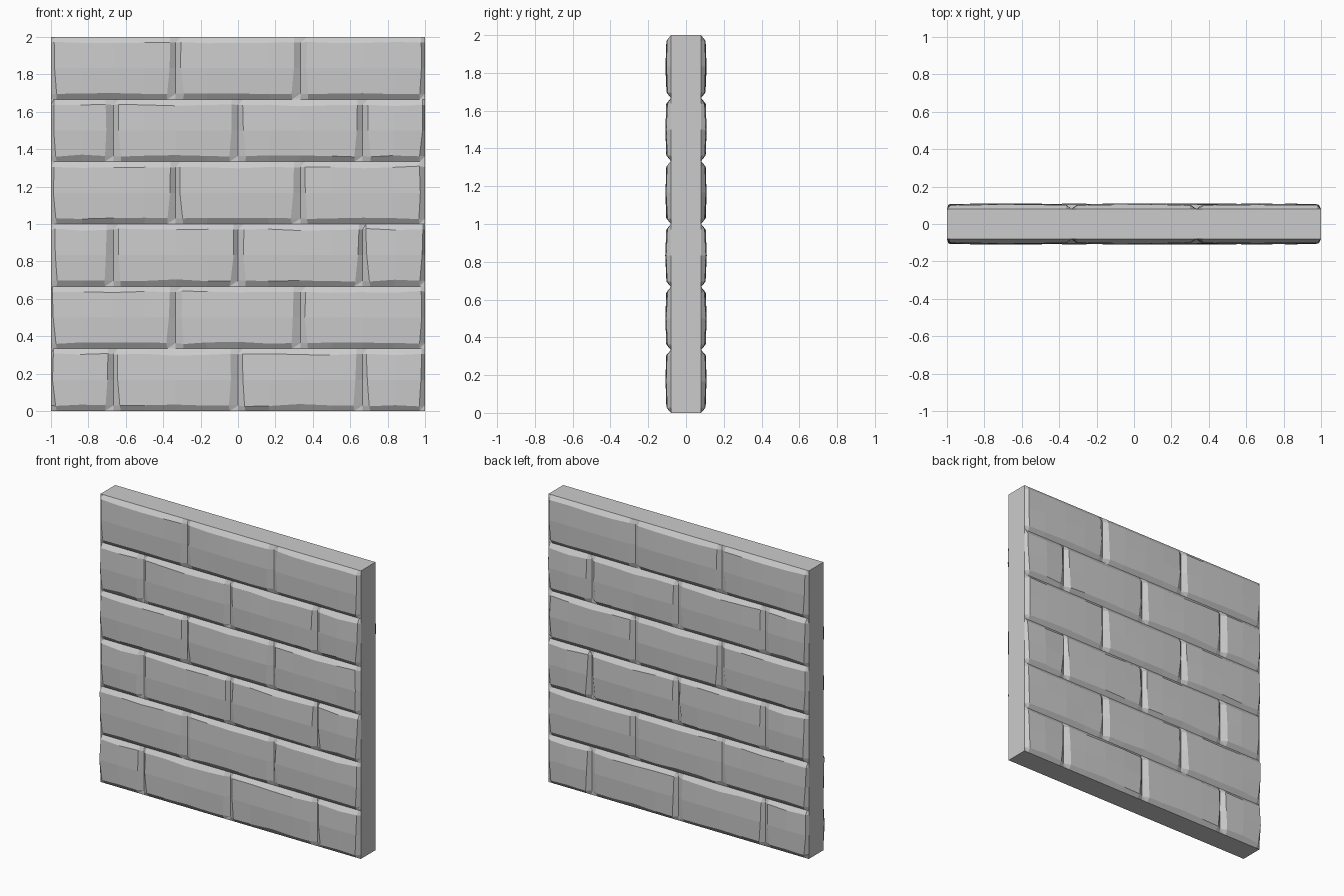
import bpy, bmesh, random

if "Cube" in bpy.data.objects:
    bpy.data.objects.remove(bpy.data.objects["Cube"])

random.seed(4)
ROW = 1 / 3       # course height
BASE = 0.08       # half thickness of the core slab
mesh_objects = bpy.context.collection.objects


def new_object(name, bm):
    mesh = bpy.data.meshes.new(name)
    bm.normal_update()
    bm.to_mesh(mesh)
    bm.free()
    obj = bpy.data.objects.new(name, mesh)
    mesh_objects.link(obj)
    return obj


def add_brick(bm, x0, x1, z0, z1, crisp=False):
    """Pillow-faced brick on the front: border on the slab, chipped bevel, crowned face."""
    w = x1 - x0
    side_l = 0.03 if x0 < -0.99 else 0.04
    side_r = 0.03 if x1 > 0.99 else 0.045
    fracs = (0.25, 0.5, 0.75) if w > 0.5 else (0.5,)
    xs = [x0, x0 + side_l] + [x0 + w * f for f in fracs] + [x1 - side_r, x1]
    zs = [z0, z0 + 0.03, (z0 + z1) / 2, z1 - 0.03, z1]
    nx, nz = len(xs) - 1, len(zs) - 1
    jit = 0.002 if crisp else 0.006
    grid = []
    for i, x in enumerate(xs):
        col = []
        for j, z in enumerate(zs):
            y = BASE
            if 0 < i < nx and 0 < j < nz:
                u = abs(2 * (x - x0) / w - 1)
                y = 0.0985 + 0.005 * (1 - u * u) + (0.005 if j == 2 else 0)
                y += random.uniform(-0.0015, 0.0015)
                x += random.uniform(-jit, jit)
                # bevel is narrower at the corners and wider along the middle
                if j != 2:
                    z += (0.007 * (1 - u) - 0.003) * (1 if j == 1 else -1)
                    z += random.uniform(-jit, jit) * 0.6
                elif i in (1, nx - 1):
                    x += -0.012 if i == 1 else 0.012
            col.append(bm.verts.new((x, -y, z)))
        grid.append(col)
    for i in range(nx):
        for j in range(nz):
            bm.faces.new((grid[i][j], grid[i + 1][j], grid[i + 1][j + 1], grid[i][j + 1]))


# core slab
bm = bmesh.new()
bmesh.ops.create_cube(bm, size=1)
for v in bm.verts:
    v.co = (v.co.x * 2, v.co.y * 2 * BASE, v.co.z * 2 + 1)
new_object("wall_core", bm)

# six courses in running bond, one object each, mirrored to the back
for r in range(6):
    joints = [-1, -ROW, ROW, 1] if r % 2 else [-1, -2 * ROW, 0, 2 * ROW, 1]
    bm = bmesh.new()
    for k, (a, b) in enumerate(zip(joints, joints[1:])):
        add_brick(bm, a, b, r * ROW, (r + 1) * ROW, crisp=(r, k) in ((5, 0), (4, 1)))
    course = new_object(f"brick_course_{r + 1}", bm)
    mod = course.modifiers.new("back_side", "MIRROR")
    mod.use_axis = (False, True, False)
    mod.use_mirror_merge = False
